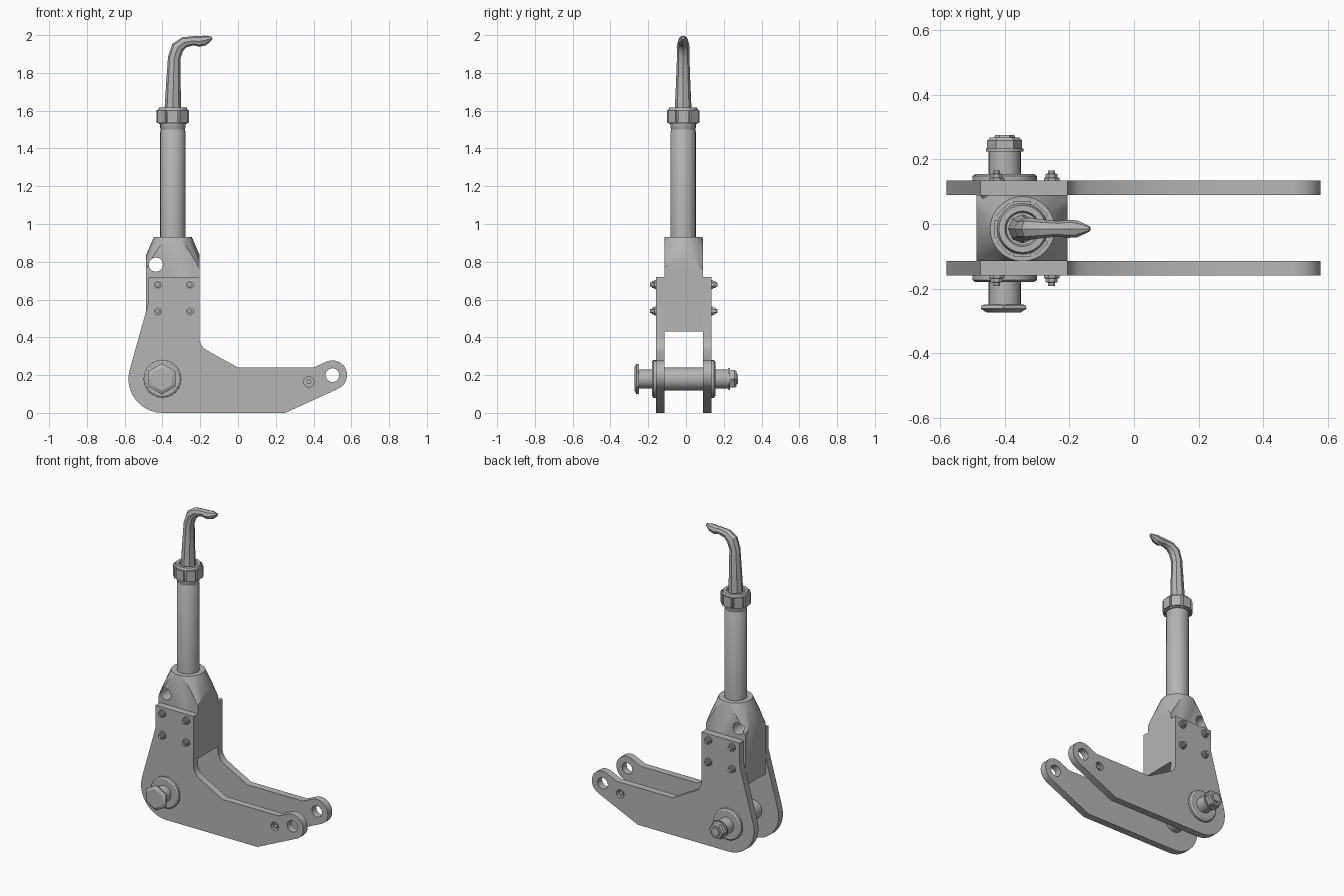
import bpy, bmesh
from math import cos, sin, pi, radians
from mathutils import Matrix, Vector

old = bpy.data.objects.get("Cube")
if old:
    bpy.data.objects.remove(old, do_unlink=True)

steel = bpy.data.materials.new("steel_grey")
steel.use_nodes = True
GREY = (0.46, 0.46, 0.46, 1)
steel.diffuse_color = GREY
steel.node_tree.nodes["Principled BSDF"].inputs["Base Color"].default_value = GREY

UP = Matrix.Identity(4)
FRONT = Matrix.Rotation(pi / 2, 4, 'X')
BACK = Matrix.Rotation(-pi / 2, 4, 'X')
RAM = Vector((-0.345, -0.015, 0))      # axis of the upright ram
PIVOT = (-0.4, 0.18)                   # pivot pin, x and z


def add(name, bm, matrix=UP):
    bmesh.ops.remove_doubles(bm, verts=bm.verts, dist=1e-5)
    bmesh.ops.recalc_face_normals(bm, faces=bm.faces)
    mesh = bpy.data.meshes.new(name)
    bm.to_mesh(mesh)
    bm.free()
    mesh.transform(matrix)
    mesh.materials.append(steel)
    obj = bpy.data.objects.new(name, mesh)
    bpy.context.collection.objects.link(obj)
    return obj


def smooth(obj):
    bpy.ops.object.select_all(action='DESELECT')
    obj.select_set(True)
    bpy.context.view_layer.objects.active = obj
    bpy.ops.object.shade_smooth_by_angle(angle=radians(32))


def lathe(name, profile, centre, axis=UP, sides=24, turn=0):
    """Revolve (radius, height) pairs around an axis."""
    bm = bmesh.new()
    vs = [bm.verts.new((r, 0, h)) for r, h in profile]
    es = [bm.edges.new(pair) for pair in zip(vs, vs[1:])]
    bmesh.ops.spin(bm, geom=vs + es, cent=(0, 0, 0), axis=(0, 0, 1),
                   angle=2 * pi, steps=sides)
    obj = add(name, bm, Matrix.Translation(centre) @ axis @ Matrix.Rotation(turn, 4, 'Z'))
    smooth(obj)
    return obj


def rod(name, r, x, z, y0, y1, sides=20):
    return lathe(name, [(0, 0), (r, 0), (r, y1 - y0), (0, y1 - y0)],
                 (x, y0, z), BACK, sides)


def box(name, lo, hi, matrix=UP):
    lo, hi = Vector(lo), Vector(hi)
    bm = bmesh.new()
    bmesh.ops.create_cube(bm, size=1)
    bmesh.ops.scale(bm, vec=hi - lo, verts=bm.verts)
    bmesh.ops.translate(bm, vec=(lo + hi) / 2, verts=bm.verts)
    return add(name, bm, matrix)


def boolean(obj, tool, operation='DIFFERENCE'):
    mod = obj.modifiers.new("cut", 'BOOLEAN')
    mod.object, mod.operation, mod.solver = tool, operation, 'EXACT'
    bpy.ops.object.select_all(action='DESELECT')
    bpy.context.view_layer.objects.active = obj
    obj.select_set(True)
    bpy.ops.object.modifier_apply(modifier=mod.name)
    bpy.data.objects.remove(tool, do_unlink=True)


def arc(cx, cz, r, start, end, steps):
    angles = [radians(start + (end - start) * i / steps) for i in range(steps + 1)]
    return [(cx + r * cos(a), cz + r * sin(a)) for a in angles]


# Side plates, with the end hole and a recessed stud
outline = (arc(*PIVOT, 0.18, 165, 270, 10) + [(0.25, 0)]
           + arc(0.5, 0.2, 0.078, -65, 112, 12) + [(0.4, 0.24), (0, 0.24)]
           + arc(-0.125, 0.4, 0.08, 245, 180, 5)
           + [(-0.205, 0.72), (-0.475, 0.72), (-0.475, 0.58)])

for side, y0, y1, out in (("front", -0.16, -0.115, FRONT), ("back", 0.09, 0.135, BACK)):
    bm = bmesh.new()
    face = bm.faces.new([bm.verts.new((x, y0, z)) for x, z in outline])
    new = bmesh.ops.extrude_face_region(bm, geom=[face])["geom"]
    bmesh.ops.translate(bm, vec=(0, y1 - y0, 0),
                        verts=[v for v in new if isinstance(v, bmesh.types.BMVert)])
    plate = add(side + "_side_plate", bm)
    boolean(plate, rod("hole_cutter", 0.037, 0.5, 0.2, y0 - 0.1, y1 + 0.1, 12))
    face_y = y0 if side == "front" else y1
    boolean(plate, rod("recess_cutter", 0.028, 0.375, 0.165,
                       face_y - 0.03, face_y + 0.03, 10))
    smooth(plate)
    rod(side + "_recessed_stud", 0.014, 0.375, 0.165, y0 + 0.008, y1 - 0.008, 6)

    # Clamp bolts
    for x in (-0.425, -0.255):
        for z in (0.68, 0.54):
            lathe(side + "_clamp_bolt",
                  [(0, -0.01), (0.026, -0.01), (0.026, 0.007), (0.02, 0.009),
                   (0.02, 0.02), (0.012, 0.021), (0.012, 0.031), (0, 0.031)],
                  (x, face_y, z), out, 8, pi / 8)

    # Pivot washer
    lathe(side + "_pivot_washer",
          [(0, -0.005), (0.1, -0.005), (0.1, 0.013), (0.09, 0.02), (0, 0.02)],
          (PIVOT[0], face_y, PIVOT[1]), out, 24)

# Pivot pin, its head and its nut
rod("pivot_sleeve", 0.061, *PIVOT, -0.116, 0.091, 24)
rod("pivot_pin", 0.05, *PIVOT, -0.255, 0.23, 24)
lathe("pin_head", [(0, 0.247), (0.078, 0.25), (0.082, 0.262), (0.062, 0.273), (0, 0.273)],
      (PIVOT[0] - 0.003, 0, PIVOT[1]), FRONT, 6, pi / 6)
lathe("pin_nut_flange", [(0, 0.225), (0.058, 0.225), (0.058, 0.234), (0, 0.234)],
      (PIVOT[0], 0, PIVOT[1]), BACK, 12)
lathe("pin_nut", [(0, 0.23), (0.054, 0.23), (0.054, 0.258), (0.046, 0.267),
                  (0.032, 0.267), (0.03, 0.276), (0, 0.276)],
      (PIVOT[0], 0, PIVOT[1]), BACK, 6)

# Centre block with a conical shoulder and a cross hole
block = box("centre_block", (-0.487, -0.115, 0.43), (-0.205, 0.09, 0.932))
cone = lathe("shoulder_cutter", [(0, 0.3), (0.3, 0.3), (0.3, 0.47), (0.1, 0.932), (0, 0.932)],
             RAM, UP, 32)
boolean(block, cone, 'INTERSECT')
boolean(block, rod("cross_hole_cutter", 0.038, -0.435, 0.785, -0.3, 0.3, 12))
smooth(block)

# Upright ram tube with a groove below the collar
lathe("ram_tube", [(0, 0.9), (0.067, 0.9), (0.067, 1.49), (0.064, 1.495), (0.064, 1.505),
                   (0.067, 1.51), (0.067, 1.54), (0, 1.54)], RAM)

# Collar with raised pads
lathe("collar", [(0, 1.53), (0.074, 1.53), (0.08, 1.54), (0.08, 1.6), (0.073, 1.618),
                 (0.055, 1.618), (0.05, 1.605), (0, 1.605)], RAM)
for i in range(8):
    box("collar_pad", (0.06, -0.027, 1.536), (0.086, 0.027, 1.603),
        Matrix.Translation(RAM) @ Matrix.Rotation(i * pi / 4, 4, 'Z'))

# Tapered hook with a pointed tip
path = [(-0.345, 1.59, 0.045), (-0.342, 1.75, 0.038), (-0.338, 1.88, 0.033),
        (-0.32, 1.934, 0.034), (-0.285, 1.962, 0.029), (-0.235, 1.97, 0.024),
        (-0.205, 1.966, 0.028), (-0.175, 1.972, 0.026), (-0.137, 1.985, 0.008)]
curve = bpy.data.curves.new("hook", 'CURVE')
curve.dimensions = '3D'
curve.bevel_depth = 1
curve.bevel_resolution = 2
curve.use_fill_caps = True
spline = curve.splines.new('POLY')
spline.points.add(len(path) - 1)
for point, (x, z, r) in zip(spline.points, path):
    point.co = (x, RAM.y, z, 1)
    point.radius = r
temp = bpy.data.objects.new("hook_path", curve)
bpy.context.collection.objects.link(temp)
bpy.context.view_layer.update()
mesh = bpy.data.meshes.new_from_object(temp.evaluated_get(bpy.context.evaluated_depsgraph_get()))
bpy.data.objects.remove(temp, do_unlink=True)
bm = bmesh.new()
bm.from_mesh(mesh)
bpy.data.meshes.remove(mesh)
smooth(add("hook", bm))
